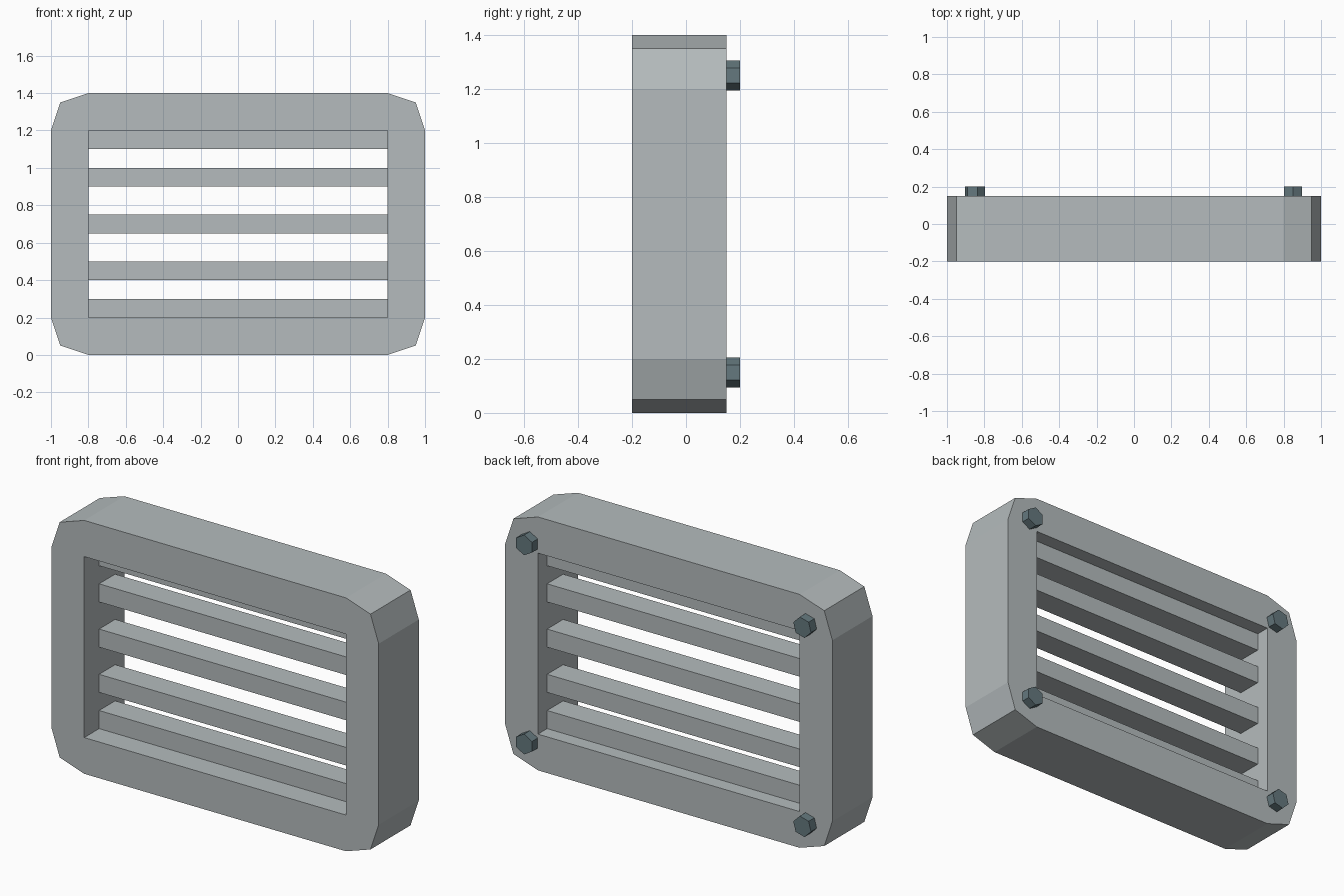
import bpy, bmesh
from math import radians, cos, sin, pi

if "Cube" in bpy.data.objects:
    bpy.data.objects.remove(bpy.data.objects["Cube"])


def material(name, colour):
    m = bpy.data.materials.new(name)
    m.diffuse_color = (*colour, 1)
    m.use_nodes = True
    m.node_tree.nodes["Principled BSDF"].inputs["Base Color"].default_value = m.diffuse_color
    return m


grey = material("painted_metal", (0.46, 0.50, 0.51))
dark = material("dark_bolt", (0.13, 0.19, 0.21))


def prism(name, profile, y0, y1, mat):
    """Extrude an (x, z) profile from y0 to y1."""
    bm = bmesh.new()
    face = bm.faces.new([bm.verts.new((x, y0, z)) for x, z in profile])
    ext = bmesh.ops.extrude_face_region(bm, geom=[face])
    moved = [v for v in ext["geom"] if isinstance(v, bmesh.types.BMVert)]
    bmesh.ops.translate(bm, verts=moved, vec=(0, y1 - y0, 0))
    bmesh.ops.recalc_face_normals(bm, faces=bm.faces)
    me = bpy.data.meshes.new(name)
    bm.to_mesh(me)
    bm.free()
    me.materials.append(mat)
    ob = bpy.data.objects.new(name, me)
    bpy.context.collection.objects.link(ob)
    return ob


def rect(x, z0, z1):
    return [(-x, z0), (x, z0), (x, z1), (-x, z1)]


# Frame with bevelled corners and a rectangular opening
right = [(0.8, 0), (0.95, 0.05), (1, 0.2), (1, 1.2), (0.95, 1.35), (0.8, 1.4)]
outline = right + [(-x, z) for x, z in reversed(right)]
frame = prism("frame", outline, -0.2, 0.15, grey)
cutter = prism("opening_cutter", rect(0.8, 0.2, 1.2), -0.5, 0.5, grey)
cutter.hide_render = True
cutter.hide_set(True)
cut = frame.modifiers.new("opening", "BOOLEAN")
cut.operation = "DIFFERENCE"
cut.solver = "EXACT"
cut.object = cutter

# Horizontal slats
for i, z in enumerate((0.2, 0.4, 0.65, 0.9, 1.1)):
    prism(f"slat_{i + 1}", rect(0.8, z, z + 0.1), -0.07, 0.07, grey)

# Hexagonal bolt heads on the back
for side, x, turn in (("left", -0.85, 15), ("right", 0.85, 30)):
    for level, z in (("lower", 0.15), ("upper", 1.25)):
        angles = [radians(turn) + k * pi / 3 for k in range(6)]
        hexagon = [(x + 0.056 * cos(a), z + 0.056 * sin(a)) for a in angles]
        prism(f"bolt_{level}_{side}", hexagon, 0.15, 0.2, dark)
